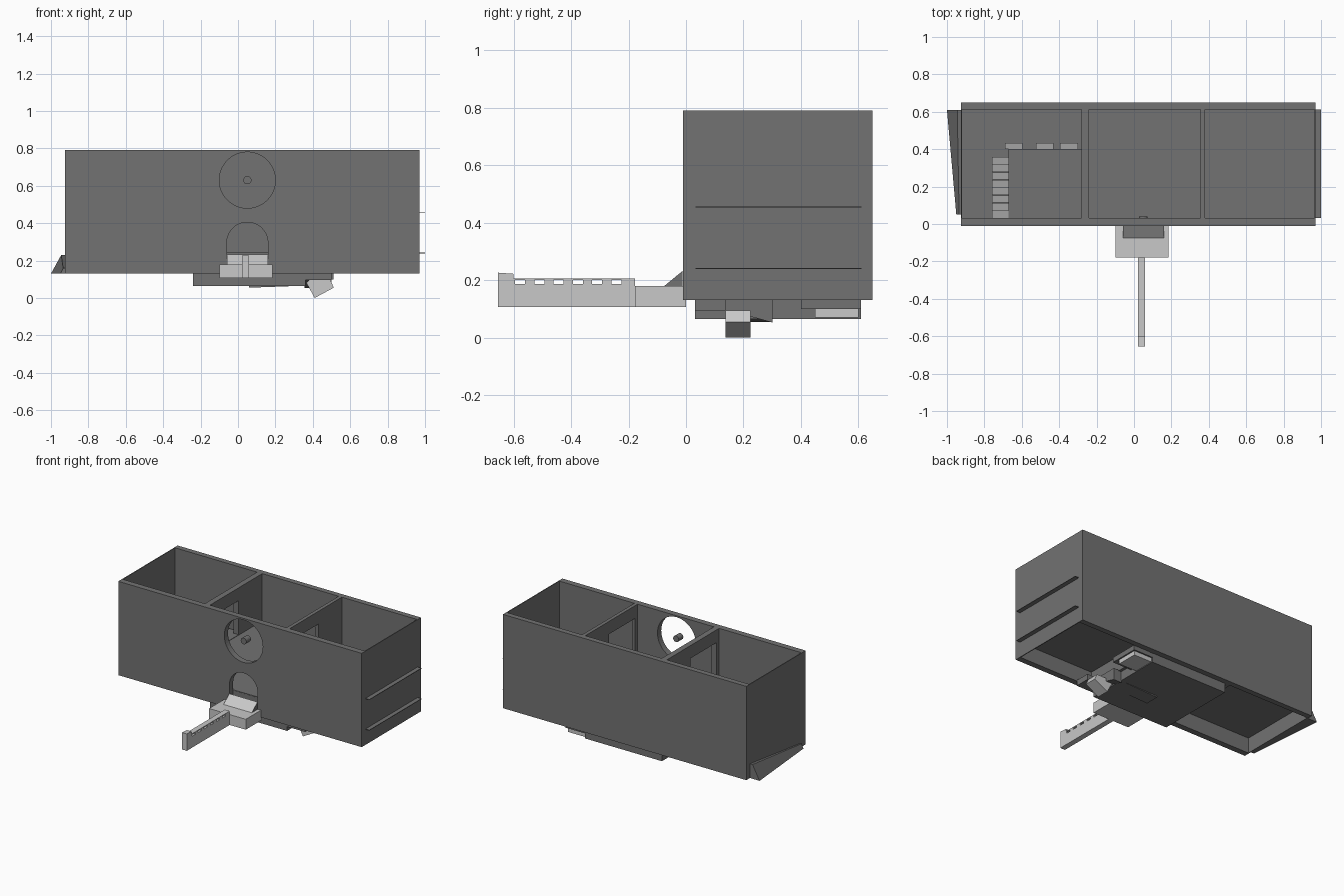
import bpy, bmesh, math
from mathutils import Matrix, Vector

if "Cube" in bpy.data.objects:
    bpy.data.objects.remove(bpy.data.objects["Cube"])


def material(name, v):
    m = bpy.data.materials.new(name)
    m.diffuse_color = (v, v, v, 1)
    m.use_nodes = True
    m.node_tree.nodes["Principled BSDF"].inputs["Base Color"].default_value = m.diffuse_color
    return m


DARK = material("dark grey", 0.17)
LIGHT = material("light grey", 0.58)
MID = material("middle grey", 0.37)


def finish(name, bm, mat):
    bmesh.ops.recalc_face_normals(bm, faces=bm.faces)
    me = bpy.data.meshes.new(name)
    bm.to_mesh(me)
    bm.free()
    me.materials.append(mat)
    ob = bpy.data.objects.new(name, me)
    bpy.context.collection.objects.link(ob)
    return ob


def box(name, x, y, z, mat=DARK):
    bm = bmesh.new()
    bmesh.ops.create_cube(bm, size=1)
    for v in bm.verts:
        v.co = Vector([(a + b) / 2 + c * (b - a) for (a, b), c in zip((x, y, z), v.co)])
    return finish(name, bm, mat)


def prism(name, profile, lo, hi, axis, mat=DARK):
    """Extrude a 2D profile: axis 'y' takes (x, z) points, axis 'x' takes (y, z)."""
    bm = bmesh.new()
    def co(p, d):
        return (p[0], d, p[1]) if axis == 'y' else (d, p[0], p[1])
    a = [bm.verts.new(co(p, lo)) for p in profile]
    b = [bm.verts.new(co(p, hi)) for p in profile]
    bm.faces.new(a)
    bm.faces.new(b)
    for i in range(len(a)):
        j = (i + 1) % len(a)
        bm.faces.new((a[i], a[j], b[j], b[i]))
    return finish(name, bm, mat)


def circle(cx, cz, r, n, start=0.0, sweep=2 * math.pi, closed=False):
    k = n - 1 if closed else n
    return [(cx + r * math.cos(start + sweep * i / k),
             cz + r * math.sin(start + sweep * i / k)) for i in range(n)]


def cut(ob, cutter):
    mod = ob.modifiers.new("opening", 'BOOLEAN')
    mod.operation = 'DIFFERENCE'
    mod.solver = 'EXACT'
    mod.object = cutter
    cutter.hide_render = True
    cutter.hide_set(True)


# Outer walls
front = box("front_wall", (-.925, .97), (-.01, .032), (.13, .79))
box("back_wall", (-.925, .97), (.612, .65), (.13, .79))
box("left_wall", (-.925, -.919), (.032, .612), (.13, .79))
box("right_wall", (.964, .97), (.032, .612), (.13, .79))

# Round window and arched doorway in the front wall
cut(front, prism("window_cutter", circle(.05, .63, .15, 48), -.1, .1, 'y'))
arch = [(.16, .10)] + circle(.05, .295, .11, 20, 0, math.pi, True) + [(-.06, .10)]
cut(front, prism("door_cutter", arch, -.1, .1, 'y'))
prism("window_hub", circle(.05, .63, .022, 20), -.01, .04, 'y')

# Partitions, each with an upper doorway
for name, x in (("left_partition", (-.28, -.24)), ("right_partition", (.355, .38))):
    wall = box(name, x, (.032, .612), (.13, .79))
    cut(wall, box(name + "_cutter", (x[0] - .05, x[1] + .05), (.06, .35), (.46, .70)))

# Storey floors, sliding out through the right wall
box("lower_floor", (-.919, 1.0), (.033, .611), (.238, .242))
box("upper_floor", (-.24, 1.0), (.033, .611), (.453, .457))
box("landing_floor", (-.67, -.28), (.033, .40), (.453, .457))

# Stairs up to the landing
n = 8
for i in range(n):
    y = .032 + i * .041
    z = .45 - i * .025
    box(f"stair_{i}", (-.76, -.672), (y, y + .039), (z - .02, z), MID)
for i, x in enumerate((-.69, -.525, -.395)):
    box(f"landing_step_{i}", (x, x + .095), (.402, .433), (.40, .44), MID)

# Entrance platform and threshold ramp
box("platform", (-.10, .185), (-.178, 0), (.107, .18), LIGHT)
ramp = prism("threshold_ramp", [(-.075, .18), (-.012, .18), (-.012, .232)],
             -.06, .16, 'x', LIGHT)
ramp.data.materials.append(DARK)
for p in ramp.data.polygons:
    if abs(p.normal.x) > .9:
        p.material_index = 1

# Slotted beam: body, posts between slots, cap and end hook
BX = (.022, .06)
box("beam", BX, (-.655, -.178), (.107, .187), LIGHT)
edges = [-.655] + [v for i in range(6) for v in (-.595 + i * .067, -.56 + i * .067)] + [-.178]
for i in range(0, len(edges), 2):
    box(f"beam_post_{i // 2}", BX, (edges[i], edges[i + 1]), (.187, .200), LIGHT)
box("beam_cap", BX, (-.655, -.178), (.200, .205), LIGHT)
prism("beam_hook", [(-.655, .205), (-.60, .205), (-.60, .222), (-.655, .226)],
      *BX, 'x', LIGHT)

# Machinery housing under the middle bay
box("housing", (-.24, .36), (.032, .61), (.065, .238))
box("housing_back_arm", (.36, .51), (.40, .61), (.10, .135))
box("housing_front_arm", (.36, .50), (.032, .137), (.095, .135))
box("drawer", (.36, .50), (.45, .60), (.07, .10), LIGHT)
prism("housing_keel", [(.06, .055), (.06, .066), (.36, .08), (.36, .066)], .20, .30, 'y')
prism("chute", [(.137, .095), (.20, .08), (.302, .052), (.302, .135), (.137, .135)],
      .355, .42, 'x')

# Tilted spout block
prism("spout", [(.365, .082), (.41, .0), (.512, .055), (.495, .095), (.38, .095)],
      .137, .225, 'y', LIGHT)

# Tapered flap on the left end
bm = bmesh.new()
back = [bm.verts.new((x, .61, z)) for x, z in ((-1, .13), (-.945, .23), (-.925, .23), (-.925, .13))]
tip = [bm.verts.new((x, .05, z)) for x, z in ((-.95, .13), (-.935, .16), (-.925, .16), (-.925, .13))]
bm.faces.new(back)
bm.faces.new(tip)
for i in range(4):
    j = (i + 1) % 4
    bm.faces.new((back[i], back[j], tip[j], tip[i]))
finish("side_flap", bm, DARK)
